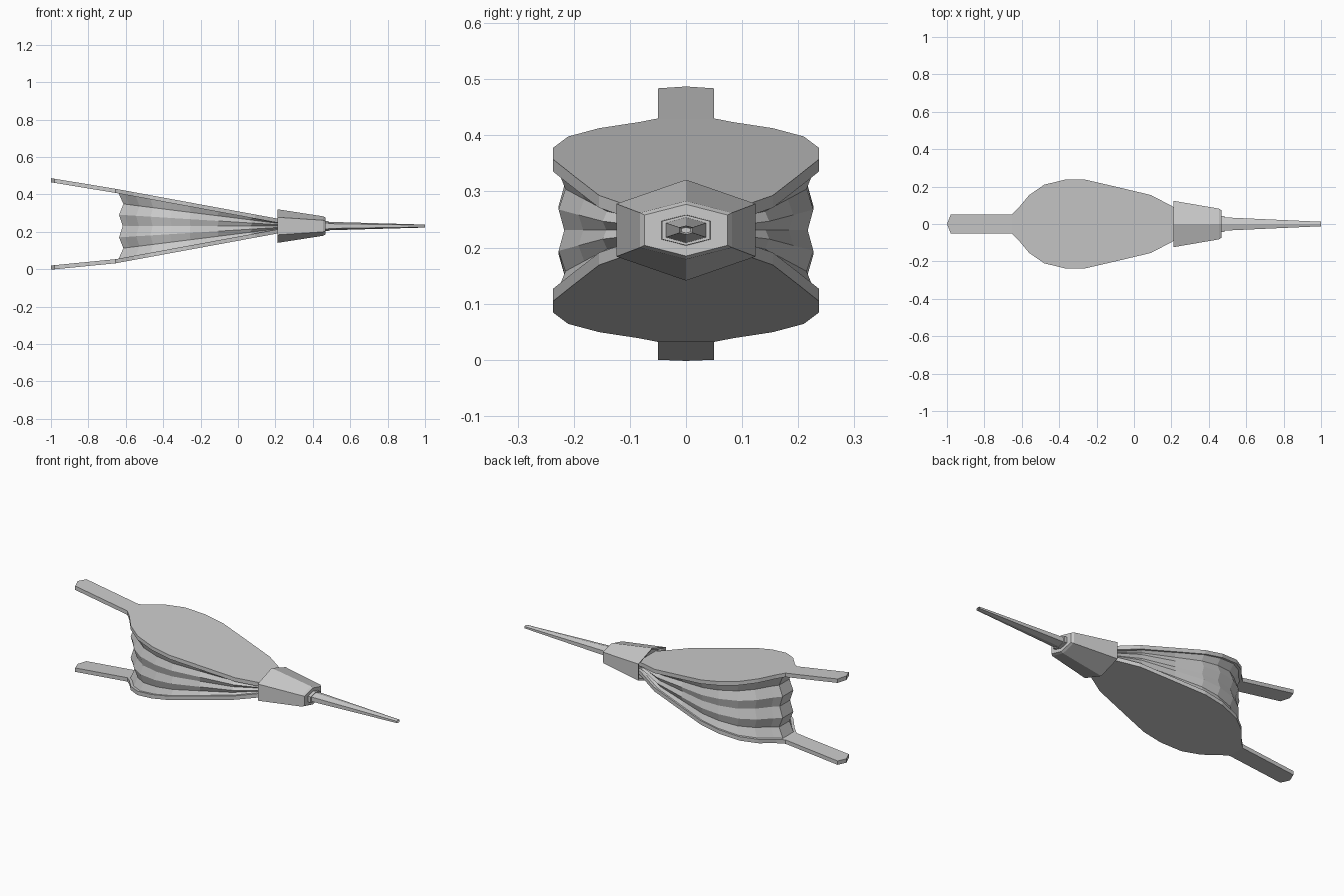
import bpy, bmesh

if "Cube" in bpy.data.objects:
    bpy.data.objects.remove(bpy.data.objects["Cube"])

ZC = 0.231       # height of the nozzle axis
THICK = 0.022    # board thickness

# half outline of a board: (x, half width), handle tip to nozzle
OUTLINE = [(-1.0, 0.0), (-0.98, 0.05), (-0.655, 0.05), (-0.62, 0.083),
           (-0.56, 0.155), (-0.48, 0.21), (-0.37, 0.237), (-0.26, 0.237),
           (-0.10, 0.20), (0.09, 0.155), (0.21, 0.092), (0.25, 0.075)]


def half_height(x, handle_slope=0.184):
    """Distance from the axis to the outer face of a board."""
    if x < -0.655:
        return half_height(-0.655) + handle_slope * (-0.655 - x)
    return 0.04 + 0.184 * (0.21 - x)


def finish(name, bm):
    bmesh.ops.remove_doubles(bm, verts=bm.verts, dist=1e-5)
    bmesh.ops.recalc_face_normals(bm, faces=bm.faces)
    me = bpy.data.meshes.new(name)
    bm.to_mesh(me)
    bm.free()
    ob = bpy.data.objects.new(name, me)
    bpy.context.collection.objects.link(ob)
    return ob


def loft(name, rings, closed=True, caps=True):
    """Skin a list of point rings."""
    bm = bmesh.new()
    vs = [[bm.verts.new(p) for p in r] for r in rings]
    n = len(rings[0])
    for a, b in zip(vs, vs[1:]):
        for i in range(n if closed else n - 1):
            j = (i + 1) % n
            bm.faces.new((a[i], a[j], b[j], b[i]))
    if caps:
        bm.faces.new(vs[0])
        bm.faces.new(vs[-1])
    return finish(name, bm)


def board(name, side, slope):
    rings = []
    for x, w in OUTLINE:
        h = half_height(x, slope)
        zo, zi = ZC + side * h, ZC + side * (h - THICK)
        rings.append([(x, -w, zo), (x, w, zo), (x, w, zi), (x, -w, zi)])
    return loft(name, rings, caps=False)


def hexagon(x, y, z, shoulder):
    return [(x, 0, ZC + z), (x, y, ZC + shoulder), (x, y, ZC - shoulder),
            (x, 0, ZC - z), (x, -y, ZC - shoulder), (x, -y, ZC + shoulder)]


# boards with handles
board("upper_board", 1, 0.165)
board("lower_board", -1, 0.098)

# pleated leather: outline rows alternate between ridge and valley
half = [p for p in OUTLINE if p[0] > -0.66]
loop = [(x, -w) for x, w in reversed(half)] + half
rows = []
for t, inset in [(1, .008), (.68, .022), (.34, .010), (0, .020),
                 (-.34, .010), (-.68, .022), (-1, .008)]:
    s = 1 - inset / 0.237
    row = []
    for x, y in loop:
        px = -0.2 + (x + 0.2) * s
        row.append((px, y * s, ZC + t * (half_height(px) - THICK * 0.8)))
    rows.append(row)
loft("pleated_leather", rows)

# tapered collar, hollow at the back
loft("collar", [hexagon(0.245, 0.10, 0.07, 0.035),
                hexagon(0.215, 0.112, 0.078, 0.041),
                hexagon(0.21, 0.124, 0.09, 0.047),
                hexagon(0.455, 0.082, 0.052, 0.031),
                hexagon(0.467, 0.074, 0.046, 0.027)])

# flange and spout
loft("spout_flange", [hexagon(0.45, 0.044, 0.028, 0.017),
                      hexagon(0.483, 0.043, 0.027, 0.016)])
loft("spout", [hexagon(0.47, 0.036, 0.023, 0.013),
               hexagon(1.0, 0.012, 0.008, 0.005),
               hexagon(0.99, 0.008, 0.005, 0.003)])
